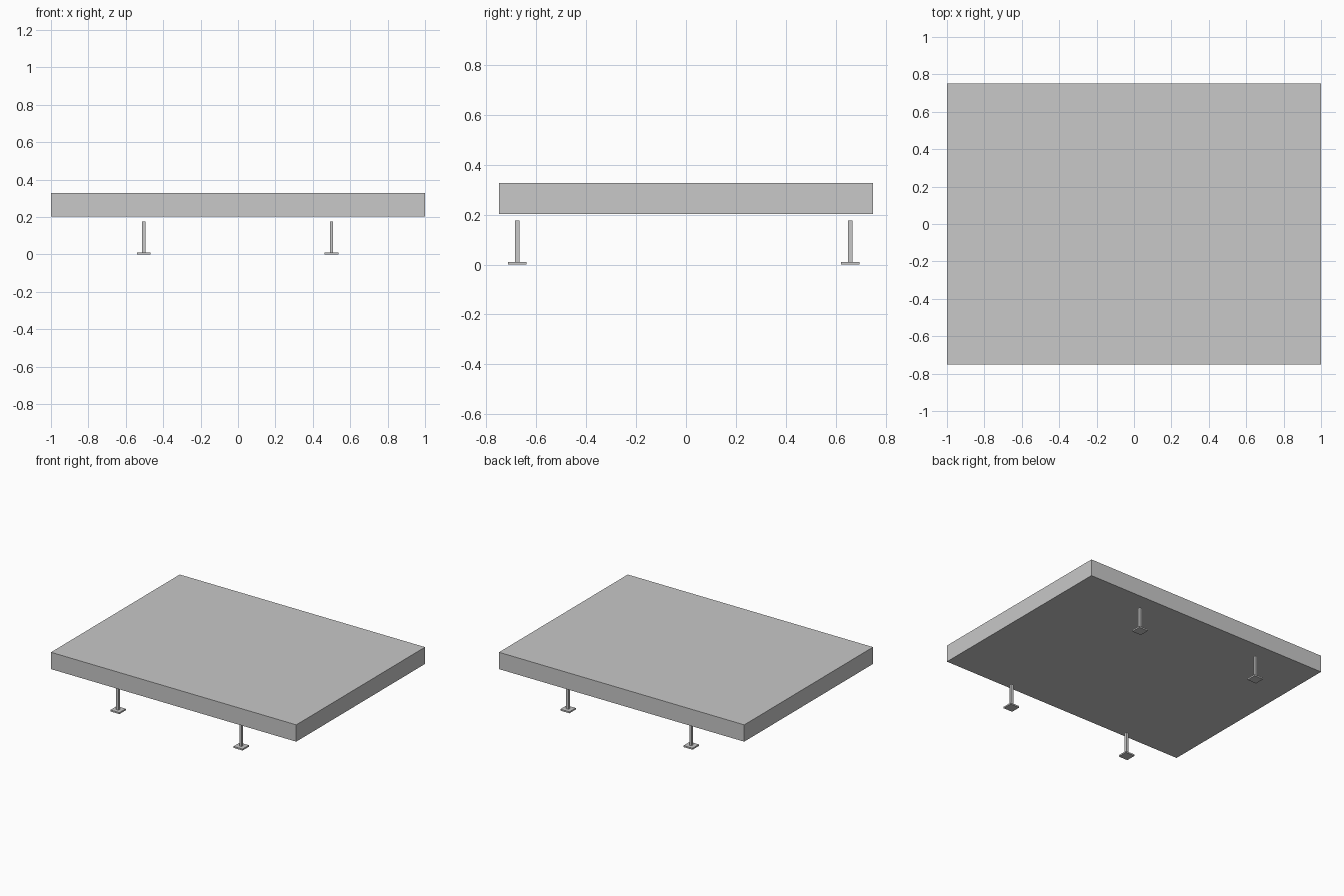
import bpy
import bmesh
from mathutils import Matrix, Vector

default = bpy.data.objects.get("Cube")
if default:
    bpy.data.objects.remove(default, do_unlink=True)

# One plain grey for every part
grey = bpy.data.materials.new("plain grey")
grey.use_nodes = True
colour = (0.58, 0.58, 0.58, 1)
grey.diffuse_color = colour
grey.node_tree.nodes["Principled BSDF"].inputs["Base Color"].default_value = colour


def finish(name, bm):
    mesh = bpy.data.meshes.new(name)
    bmesh.ops.recalc_face_normals(bm, faces=bm.faces)
    bm.to_mesh(mesh)
    bm.free()
    mesh.materials.append(grey)
    obj = bpy.data.objects.new(name, mesh)
    bpy.context.collection.objects.link(obj)
    return obj


def box(name, low, high):
    low, high = Vector(low), Vector(high)
    bm = bmesh.new()
    place = Matrix.Translation((low + high) / 2) @ Matrix.Diagonal((*(high - low), 1))
    bmesh.ops.create_cube(bm, size=1, matrix=place)
    return finish(name, bm)


def frame(name, low, high, width):
    """Rectangular ring: a flat inset border, extruded upward."""
    bm = bmesh.new()
    corners = [(low[0], low[1]), (high[0], low[1]), (high[0], high[1]), (low[0], high[1])]
    face = bm.faces.new([bm.verts.new((x, y, low[2])) for x, y in corners])
    bmesh.ops.inset_region(bm, faces=[face], thickness=width)
    bmesh.ops.delete(bm, geom=[face], context='FACES_ONLY')
    made = bmesh.ops.extrude_face_region(bm, geom=bm.faces[:])["geom"]
    top = [v for v in made if isinstance(v, bmesh.types.BMVert)]
    bmesh.ops.translate(bm, verts=top, vec=(0, 0, high[2] - low[2]))
    return finish(name, bm)


# Slab and the thin rim beneath it
box("slab", (-1, -0.75, 0.203), (1, 0.75, 0.327))
frame("underside_rim", (-0.875, -0.686, 0.183), (0.873, 0.673, 0.203), 0.018)

# Four slim posts on square foot plates
for side, x in (("right", -0.504), ("left", 0.5)):
    for end, y in (("front", -0.677), ("back", 0.659)):
        box(f"{end}_{side}_post", (x - 0.009, y - 0.009, 0.01), (x + 0.009, y + 0.009, 0.177))
        box(f"{end}_{side}_foot_plate", (x - 0.037, y - 0.037, 0), (x + 0.037, y + 0.037, 0.011))
